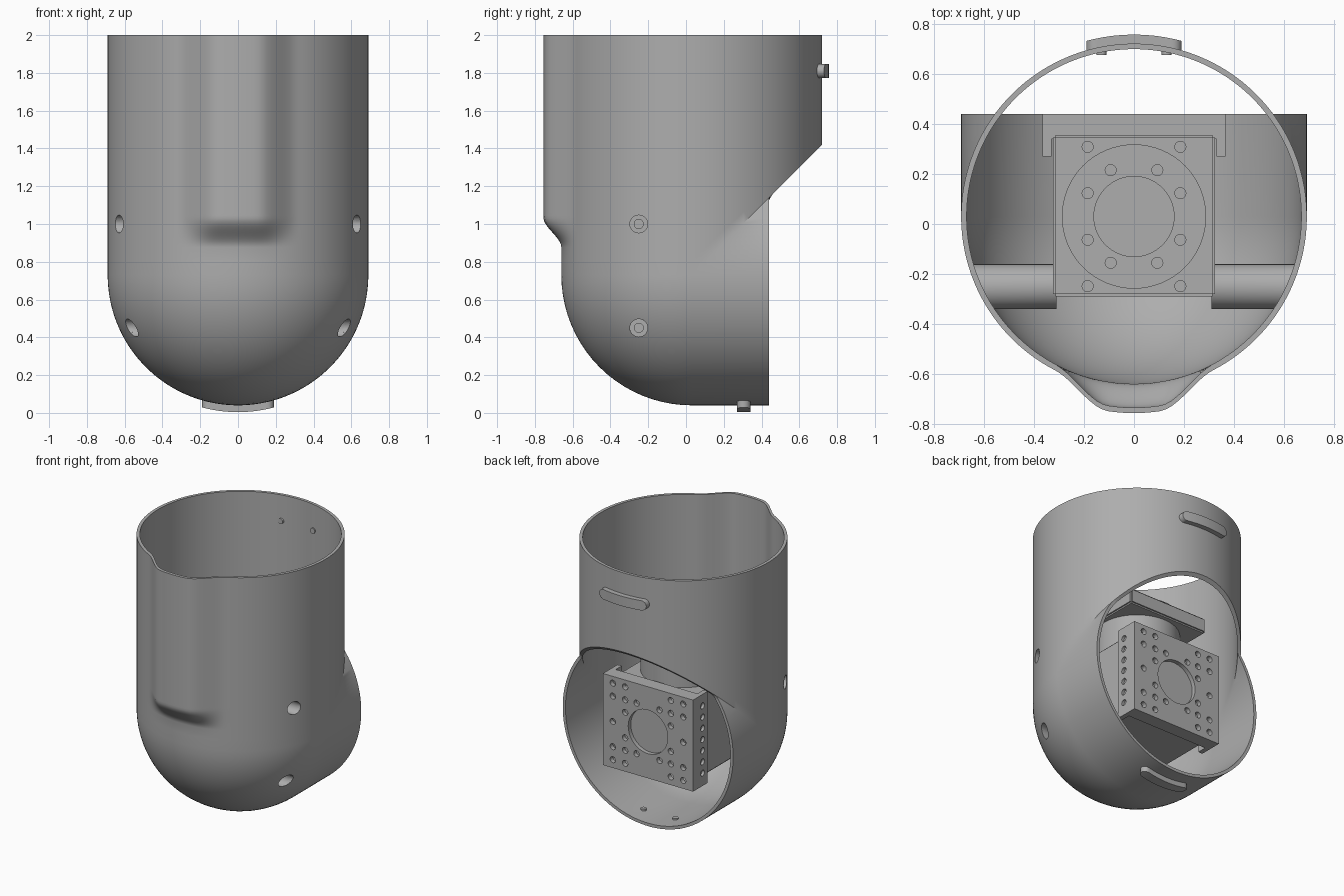
import bpy, bmesh, math
from mathutils import Matrix, Vector

if "Cube" in bpy.data.objects:
    bpy.data.objects.remove(bpy.data.objects["Cube"])

grey = bpy.data.materials.new("plain grey")
grey.use_nodes = True
grey.diffuse_color = (0.42, 0.42, 0.42, 1)
grey.node_tree.nodes["Principled BSDF"].inputs["Base Color"].default_value = (0.42, 0.42, 0.42, 1)

R, WALL = 0.69, 0.022          # shell radius and wall
CY, CZ = 0.03, 0.73            # elbow centre
TOP, MOUTH = 2 - CZ, 0.41      # tube ends measured from the elbow centre
X, Y, Z = Vector((1, 0, 0)), Vector((0, 1, 0)), Vector((0, 0, 1))


def finish(name, bm, shift=(0, 0, 0)):
    bmesh.ops.translate(bm, verts=bm.verts, vec=shift)
    bmesh.ops.recalc_face_normals(bm, faces=bm.faces)
    mesh = bpy.data.meshes.new(name)
    bm.to_mesh(mesh)
    bm.free()
    mesh.materials.append(grey)
    ob = bpy.data.objects.new(name, mesh)
    bpy.context.collection.objects.link(ob)
    return ob


def smooth(ob):
    bpy.ops.object.select_all(action='DESELECT')
    ob.select_set(True)
    bpy.context.view_layer.objects.active = ob
    bpy.ops.object.shade_smooth_by_angle(angle=math.radians(32))
    return ob


def add_cyl(bm, centre, axis, r, length, seg=24):
    m = Matrix.Translation(centre) @ axis.to_track_quat('Z', 'Y').to_matrix().to_4x4()
    bmesh.ops.create_cone(bm, cap_ends=True, segments=seg, radius1=r, radius2=r,
                          depth=length, matrix=m)


def cylinder(name, centre, axis, r, length, seg=64):
    bm = bmesh.new()
    add_cyl(bm, centre, axis, r, length, seg)
    return smooth(finish(name, bm))


def box(name, lo, hi, bevel=0):
    bm = bmesh.new()
    bmesh.ops.create_cube(bm, size=1)
    for v in bm.verts:
        v.co = [(a + b) / 2 + c * (b - a) for a, b, c in zip(lo, hi, v.co)]
    if bevel:
        bmesh.ops.bevel(bm, geom=bm.edges[:], offset=bevel, segments=2, affect='EDGES')
    return finish(name, bm)


def drill(ob, holes):
    """Cut a list of (centre, axis, radius, length) holes."""
    bm = bmesh.new()
    for h in holes:
        add_cyl(bm, *h)
    cutter = finish("cutter", bm)
    cutter.hide_render = True
    mod = ob.modifiers.new("holes", 'BOOLEAN')
    mod.operation, mod.solver, mod.object = 'DIFFERENCE', 'EXACT', cutter
    bpy.context.view_layer.objects.active = ob
    bpy.ops.object.modifier_apply(modifier=mod.name)
    bpy.data.objects.remove(cutter)
    return smooth(ob)


def ease(t):
    t = min(max(t, 0), 1)
    return t * t * (3 - 2 * t)


# Elbow shell: every slice at constant x gives a front path and a back path
levels = [1, 0.75, 0.5, 0.3] + [0.26 - 0.012 * k for k in range(13)] + [0.06, 0]


def slice_paths(r, t):
    x, h = r * math.cos(t), r * math.sin(t)
    swell = 0.095 * ease((0.315 - abs(x)) / 0.21)
    front = [(x, -h - swell * ease((u - 0.115) / 0.125), TOP * u) for u in levels]
    front += [(x, -h * math.cos(a), -h * math.sin(a))
              for a in [math.pi / 2 * k / 20 for k in range(1, 21)]]
    front.append((x, MOUTH, -h))
    back = [(x, h, h + (TOP - h) * u) for u in levels]
    back.append((x, max(MOUTH, h), h))
    return front, back


bm = bmesh.new()
N = 84
skins = []
for r in (R, R - WALL):
    cols = [slice_paths(r, math.pi * i / N) for i in range(N + 1)]
    skins.append([[[bm.verts.new(p) for p in c[side]] for c in cols] for side in (0, 1)])
for side in (0, 1):
    for skin in skins:
        g = skin[side]
        for i in range(N):
            for k in range(len(g[0]) - 1):
                bm.faces.new((g[i][k], g[i + 1][k], g[i + 1][k + 1], g[i][k + 1]))
    a, b = skins[0][side], skins[1][side]
    for i in range(N):
        for k in (0, -1):
            bm.faces.new((a[i][k], a[i + 1][k], b[i + 1][k], b[i][k]))
bmesh.ops.remove_doubles(bm, verts=bm.verts, dist=1e-5)
bmesh.ops.dissolve_degenerate(bm, edges=bm.edges, dist=1e-5)
shell = finish("elbow_shell", bm, (0, CY, CZ))
BOSS_Y, BOSS_Z = -0.25, (1.0, 0.45)
drill(shell, [((s * 0.63, BOSS_Y, z), X, 0.047, 0.36) for s in (-1, 1) for z in BOSS_Z])

# Screw bosses reaching inward from the shell wall
for s, side in ((1, "left"), (-1, "right")):
    for z0, level in zip(BOSS_Z, ("upper", "lower")):
        bm = bmesh.new()
        rings = []
        for rad, depth in ((0.09, 0.31), (0.09, None), (0.047, None),
                           (0.047, 0.45), (0.024, 0.45), (0.024, 0.33)):
            ring = []
            for k in range(32):
                a = math.tau * k / 32
                y, z = BOSS_Y + rad * math.cos(a), z0 + rad * math.sin(a)
                wall = math.sqrt(R * R - (y - CY) ** 2 - min(z - CZ, 0) ** 2) - 0.012
                ring.append(bm.verts.new((s * (min(depth, wall) if depth else wall), y, z)))
            rings.append(ring)
        for p, q in zip(rings, rings[1:]):
            for k in range(32):
                bm.faces.new((p[k - 1], p[k], q[k], q[k - 1]))
        bm.faces.new(rings[0])
        bm.faces.new(rings[-1])
        smooth(finish(f"{side}_{level}_boss", bm))


# Curved rounded tabs on the tube back and on the underside
def tab(name, down, along):
    bm = bmesh.new()
    half, w, n = 0.19, 0.036, 28
    layers = []
    for r in (R - 0.006, R + 0.036):
        rows = []
        for k in range(n + 1):
            x = -half * math.cos(math.pi * k / n)
            over = max(abs(x) - (half - w), 0)
            hw = max(math.sqrt(max(w * w - over * over, 0)), 0.002)
            out = math.sqrt(r * r - x * x)
            rows.append([bm.verts.new((x, CY + along + e, CZ - out) if down else
                                      (x, CY + out, along + e)) for e in (-hw, hw)])
        layers.append(rows)
    a, b = layers
    for k in range(n):
        for g in layers:
            bm.faces.new((g[k][0], g[k + 1][0], g[k + 1][1], g[k][1]))
        for e in (0, 1):
            bm.faces.new((a[k][e], a[k + 1][e], b[k + 1][e], b[k][e]))
    for k in (0, n):
        bm.faces.new((a[k][0], a[k][1], b[k][1], b[k][0]))
    smooth(finish(name, bm))


tab("back_tab", False, 1.81)
tab("bottom_tab", True, 0.275)
for s, side in ((1, "left"), (-1, "right")):
    d = math.sqrt(R * R - 0.13 ** 2) - WALL
    cylinder(f"{side}_back_tab_pin", (s * 0.13, CY + d, 1.81), Y, 0.02, 0.024, 16)
    cylinder(f"{side}_bottom_tab_pin", (s * 0.13, CY + 0.275, CZ - d), Z, 0.02, 0.024, 16)

# Actuator body with upright neck and rear hub
box("actuator_body", (-0.32, -0.29, 0.42), (0.32, 0.355, 1.03), 0.012)
cylinder("upright_neck", (0, CY, 1.15), Z, 0.285, 0.26)
box("rear_hub", (-0.245, 0.35, CZ - 0.245), (0.245, 0.41, CZ + 0.245))


def mirrored(points):
    return sorted({(sx * a, sy * b) for a, b in points for sx in (1, -1) for sy in (1, -1)})


# Top flange plate and its turning disc
disc_spots = mirrored([(0.185, 0.093), (0.093, 0.185)])
drill(box("top_flange", (-0.323, -0.29, 1.26), (0.323, 0.355, 1.37), 0.01),
      [((a, CY + b, 1.36), Z, 0.022, 0.08) for a, b in mirrored([(0.185, 0.278)])])
drill(cylinder("turning_disc", (0, CY, 1.37), Z, 0.288, 0.05),
      [((a, CY + b, 1.39), Z, 0.022, 0.03) for a, b in disc_spots]
      + [((a, CY + b, 1.4), Z, 0.016, 0.02) for a, b in ((0, .23), (0, -.23), (.23, 0), (-.23, 0))]
      + [((0, CY, 1.4), Z, 0.16, 0.03, 64)])
cylinder("disc_centre", (0, CY, 1.385), Z, 0.046, 0.01, 32)

# Rear bracket: drilled plate with two drilled side flanges
plate_spots = mirrored([(0.285, 0.28), (0.185, 0.28), (0.285, 0.185), (0.185, 0.185),
                        (0.185, 0.093), (0.093, 0.185), (0.285, 0)])
drill(box("bracket_plate", (-0.365, 0.405, 0.39), (0.365, 0.44, 1.06)),
      [((a, 0.43, CZ + b), Y, 0.022, 0.06) for a, b in plate_spots]
      + [((0, 0.43, CZ), Y, 0.16, 0.06, 64)])
for s, side in ((1, "left"), (-1, "right")):
    lo, hi = sorted((s * 0.33, s * 0.365))
    drill(box(f"{side}_bracket_flange", (lo, 0.27, 0.39), (hi, 0.41, 1.06)),
          [((s * 0.365, 0.33, CZ + 0.082 * k), X, 0.022, 0.04) for k in range(-3, 4)])
for z, level in ((1.03, "upper"), (0.39, "lower")):
    box(f"{level}_bracket_lip", (-0.34, 0.34, z), (0.34, 0.41, z + 0.03))
